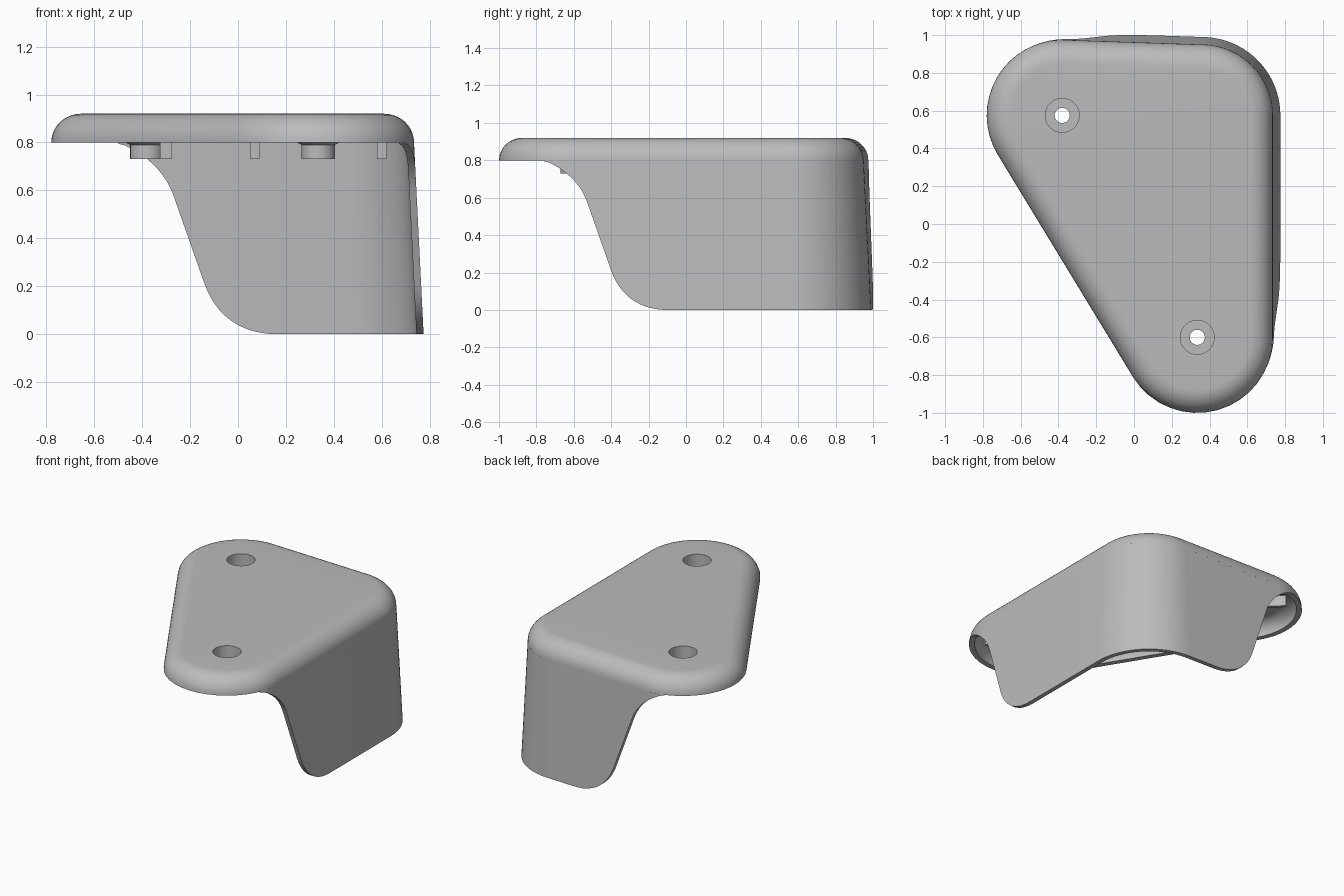
import bpy, bmesh, math
from mathutils import Vector, Matrix
from mathutils.geometry import interpolate_bezier

cube = bpy.data.objects.get("Cube")
if cube:
    bpy.data.objects.remove(cube)

grey = bpy.data.materials.new("plain_grey")
grey.use_nodes = True
colour = (0.5, 0.5, 0.5, 1)
grey.diffuse_color = colour
grey.node_tree.nodes["Principled BSDF"].inputs["Base Color"].default_value = colour

# Rounded corners of the plate, counter-clockwise: centre and radius
LEFT, FRONT, CORNER = Vector((-.38, .575)), Vector((.335, -.6)), Vector((.36, .575))
CORNERS = [(LEFT, .4), (FRONT, .4), (CORNER, .375)]
RIM_Z, TOP_Z, CEILING_Z = .8, .92, .885


def finish(name, bm):
    bmesh.ops.recalc_face_normals(bm, faces=bm.faces[:])
    mesh = bpy.data.meshes.new(name)
    bm.to_mesh(mesh)
    bm.free()
    mesh.materials.append(grey)
    obj = bpy.data.objects.new(name, mesh)
    bpy.context.collection.objects.link(obj)
    bpy.ops.object.select_all(action='DESELECT')
    obj.select_set(True)
    bpy.context.view_layer.objects.active = obj
    bpy.ops.object.shade_smooth_by_angle(angle=math.radians(35))
    return obj


def tangent_angle(a, b):
    """Direction of the outward normal on the line touching two circles."""
    d = b[0] - a[0]
    return math.atan2(d.y, d.x) - math.acos((a[1] - b[1]) / d.length)


def outline(inset, z, steps=16):
    """Rounded triangle wrapped around the three corner circles."""
    points = []
    for i, (centre, radius) in enumerate(CORNERS):
        start = tangent_angle(CORNERS[i - 1], CORNERS[i])
        sweep = (tangent_angle(CORNERS[i], CORNERS[(i + 1) % 3]) - start) % math.tau
        for k in range(steps + 1):
            a = start + sweep * k / steps
            p = centre + (radius - inset) * Vector((math.cos(a), math.sin(a)))
            points.append((p.x, p.y, z))
    return points


def circle(centre, radius, z, n=32):
    return [(centre.x + radius * math.cos(math.tau * k / n),
             centre.y + radius * math.sin(math.tau * k / n), z) for k in range(n)]


def loft(bm, rings):
    """Bridge closed rings; return the edge loops at both ends."""
    rows = [[bm.verts.new(p) for p in ring] for ring in rings]
    n = len(rows[0])
    for a, b in zip(rows, rows[1:]):
        for k in range(n):
            j = (k + 1) % n
            bm.faces.new((a[k], a[j], b[j], b[k]))
    return [[bm.edges.get((row[k], row[(k + 1) % n])) for k in range(n)]
            for row in (rows[0], rows[-1])]


# Hollow top plate with a rounded rim and two recessed screw holes
bm = bmesh.new()
quarter = [math.pi / 2 * k / 10 for k in range(11)]
outer = [outline(.125 * (1 - math.cos(t)), RIM_Z + (TOP_Z - RIM_Z) * math.sin(t))
         for t in quarter]
inner = [outline(.035 + .09 * (1 - math.cos(t)), RIM_Z + (CEILING_Z - RIM_Z) * math.sin(t))
         for t in quarter]
ceiling, top = loft(bm, inner[::-1] + outer)
cup_profile = [(.09, TOP_Z), (.09, .8), (.04, .8), (.04, .73),
               (.07, .73), (.07, .79), (.11, .81), (.11, CEILING_Z)]
for centre in (LEFT, FRONT):
    bore, boss = loft(bm, [circle(centre, r, z) for r, z in cup_profile])
    top += bore
    ceiling += boss
bmesh.ops.triangle_fill(bm, edges=top, use_beauty=True, normal=(0, 0, 1))
bmesh.ops.triangle_fill(bm, edges=ceiling, use_beauty=True, normal=(0, 0, -1))
finish("top_plate", bm)

# Side guard: path stations are (position, outward direction, lower edge height)
upper = interpolate_bezier(Vector((0, .8, 0)), Vector((.1, .76, 0)),
                           Vector((.19, .69, 0)), Vector((.23, .58, 0)), 12)
lower = interpolate_bezier(Vector((.36, .21, 0)), Vector((.41, .07, 0)),
                           Vector((.52, 0, 0)), Vector((.66, 0, 0)), 14)
edge_curve = [(p.x, p.y) for p in upper + lower]
stations = []
for s, h in edge_curve:
    x = s - .5
    if x < LEFT.x:
        y = LEFT.y + math.sqrt(.16 - (x - LEFT.x) ** 2)
    else:
        y = .975 - .025 * (x - LEFT.x) / (CORNER.x - LEFT.x)
    stations.append((Vector((x, y, 0)), Vector((0, 1, 0)), h))
for k in range(21):
    a = math.pi / 2 * (1 - k / 20)
    n = Vector((math.cos(a), math.sin(a), 0))
    stations.append((CORNER.to_3d() + n * .375, n, 0))
for s, h in reversed(edge_curve):
    y = s - .76
    x = .735
    if y < FRONT.y:
        x = FRONT.x + math.sqrt(.16 - (y - FRONT.y) ** 2)
    stations.append((Vector((x, y, 0)), Vector((1, 0, 0)), h))

bm = bmesh.new()
sections = []
for p, n, h in stations:
    h = min(h, .795)
    foot = p + n * (.04 * (1 - h / RIM_Z))
    up, low = Vector((0, 0, RIM_Z)), Vector((0, 0, h))
    sections.append([bm.verts.new(v) for v in
                     (p + up, foot + low, foot - n * .03 + low, p - n * .03 + up)])
for a, b in zip(sections, sections[1:]):
    for k in range(4):
        j = (k + 1) % 4
        bm.faces.new((a[k], a[j], b[j], b[k]))
bm.faces.new(sections[0])
bm.faces.new(sections[-1])
finish("side_guard", bm)


def add_box(bm, centre, size, turn=0):
    matrix = (Matrix.Translation(centre) @ Matrix.Rotation(turn, 4, 'Z')
              @ Matrix.Diagonal((*size, 1)))
    bmesh.ops.create_cube(bm, size=1, matrix=matrix)


# Stiffening ribs around each screw boss, hidden under the plate
bm = bmesh.new()
for centre in (LEFT, FRONT):
    for k in range(4):
        a = math.pi / 4 + k * math.pi / 2
        p = centre + .2 * Vector((math.cos(a), math.sin(a)))
        add_box(bm, (p.x, p.y, .85), (.2, .02, .08), a)
finish("underside_ribs", bm)

# Small pegs below the rim, a pair beside each boss
bm = bmesh.new()
for side in (-1, 1):
    add_box(bm, (FRONT.x + side * .265, FRONT.y + .08, .81), (.04, .05, .16))
    add_box(bm, (LEFT.x + .08, LEFT.y + side * .265, .81), (.05, .04, .16))
finish("locating_pegs", bm)
